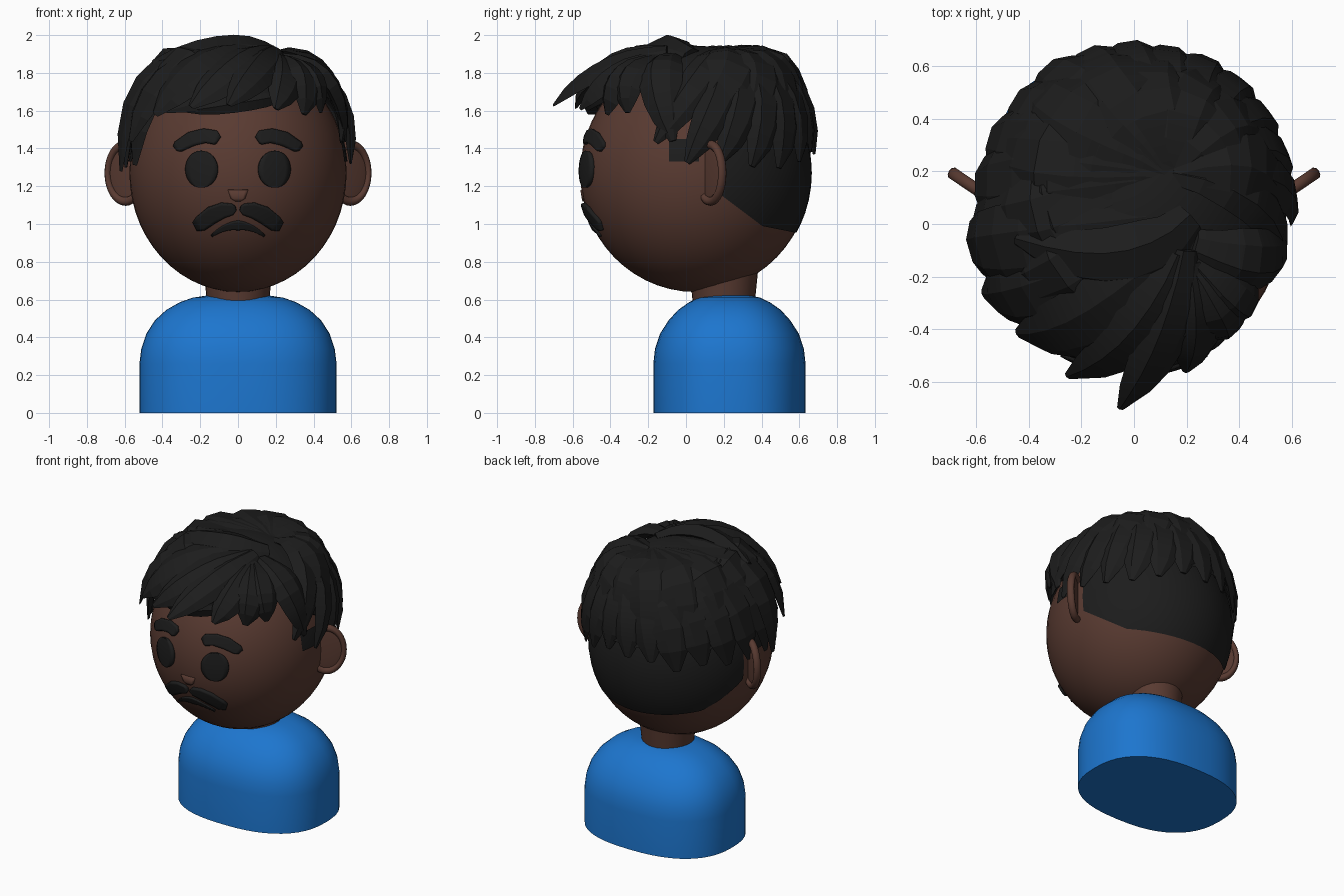
import bpy, bmesh, math, random
from mathutils import Vector

random.seed(4)
if "Cube" in bpy.data.objects:
    bpy.data.objects.remove(bpy.data.objects["Cube"])

CENTRE = Vector((0, 0.05, 1.27))
RADII = Vector((0.575, 0.61, 0.63))


def material(name, rgb):
    m = bpy.data.materials.new(name)
    m.use_nodes = True
    m.diffuse_color = (*rgb, 1)
    m.node_tree.nodes["Principled BSDF"].inputs["Base Color"].default_value = (*rgb, 1)
    return m


SKIN = material("brown skin", (0.1, 0.043, 0.031))
HAIR = material("black hair", (0.012, 0.012, 0.012))
SHIRT = material("blue shirt", (0.012, 0.18, 0.62))


def finish(obj, mat, angle=40):
    obj.data.materials.append(mat)
    bpy.ops.object.select_all(action="DESELECT")
    obj.select_set(True)
    bpy.context.view_layer.objects.active = obj
    bpy.ops.object.shade_smooth_by_angle(angle=math.radians(angle))
    return obj


def from_bmesh(name, bm, mat, angle=40):
    bmesh.ops.recalc_face_normals(bm, faces=bm.faces)
    mesh = bpy.data.meshes.new(name)
    bm.to_mesh(mesh)
    bm.free()
    obj = bpy.data.objects.new(name, mesh)
    bpy.context.collection.objects.link(obj)
    return finish(obj, mat, angle)


def loft(bm, rings):
    """Join closed rings of points and cap both ends."""
    rows = [[bm.verts.new(p) for p in ring] for ring in rings]
    n = len(rows[0])
    for a, b in zip(rows, rows[1:]):
        for i in range(n):
            bm.faces.new((a[i], a[(i + 1) % n], b[(i + 1) % n], b[i]))
    bm.faces.new(rows[0])
    bm.faces.new(rows[-1])


# Head and the fitted shells, each trimmed to the positive side of its planes
def head_shell(name, scale, planes, mat):
    bm = bmesh.new()
    bmesh.ops.create_uvsphere(bm, u_segments=48, v_segments=28, radius=1)
    for v in bm.verts:
        v.co = CENTRE + v.co * RADII * scale
    for point, normal in planes:
        bmesh.ops.bisect_plane(bm, geom=bm.verts[:] + bm.edges[:] + bm.faces[:],
                               plane_co=point, plane_no=normal, clear_inner=True)
    return from_bmesh(name, bm, mat)


head_shell("head", 1, [], SKIN)
head_shell("shaved_back", 1.01, [((0, 0.17, 1.2), (0, 1, 0)), ((0, 0.19, 1.15), (0, 0.75, 1)),
                                 ((0, 0.4, 0.99), (0, 0.2, 1))], HAIR)
head_shell("hair_cap", 1.07, [((0, -0.15, 1.7), (0, 0.62, 1)), ((0, 0, 1.45), (0, 0, 1))], HAIR)
head_shell("sideburns", 1.012, [((0, -0.09, 0), (0, 1, 0)), ((0, 0.07, 0), (0, -1, 0)),
                                ((0, 0, 1.33), (0, 0, 1)), ((0, 0, 1.45), (0, 0, -1))], HAIR)

# Neck
bpy.ops.mesh.primitive_cone_add(vertices=32, radius1=0.16, radius2=0.18, depth=0.2, location=(0, 0.2, 0.64))
bpy.context.object.name = "neck"
finish(bpy.context.object, SKIN)

# Shirt: rounded footprint shrinking towards the collar
bm = bmesh.new()
rings = []
for half_x, half_y, z in [(0.522, 0.403, 0), (0.522, 0.403, 0.26), (0.512, 0.394, 0.34), (0.485, 0.367, 0.42),
                          (0.44, 0.322, 0.49), (0.38, 0.272, 0.545), (0.31, 0.215, 0.585),
                          (0.24, 0.163, 0.61), (0.16, 0.11, 0.622)]:
    ring = []
    for i in range(48):
        c, s = math.cos(i * math.tau / 48), math.sin(i * math.tau / 48)
        ring.append((half_x * math.copysign(abs(c) ** 0.82, c),
                     0.23 + half_y * math.copysign(abs(s) ** 0.82, s), z))
    rings.append(ring)
loft(bm, rings)
from_bmesh("shirt", bm, SHIRT)

# Ears: thin bowl with a raised rim
for side, word in ((1, "left"), (-1, "right")):
    place = dict(location=(side * 0.595, 0.13, 1.27), rotation=(math.pi / 2, 0, side * math.radians(34)))
    bpy.ops.mesh.primitive_torus_add(major_radius=0.15, minor_radius=0.024, major_segments=32,
                                     minor_segments=10, **place)
    rim = bpy.context.object
    rim.name, rim.scale = word + "_ear_rim", (0.74, 1, 1)
    finish(rim, SKIN)
    bpy.ops.mesh.primitive_uv_sphere_add(segments=24, ring_count=12, radius=0.15, **place)
    bowl = bpy.context.object
    bowl.name, bowl.scale = word + "_ear_bowl", (0.74, 1, 0.08)
    finish(bowl, SKIN)


# Facial features: ribbons of (x, z, half width) laid on the face
def on_face(x, z, lift):
    u, w = x / RADII.x, (z - CENTRE.z) / RADII.z
    return Vector((x, CENTRE.y - RADII.y * math.sqrt(1 - u * u - w * w) - lift, z))


def ribbon(name, spine, lift, mat):
    bm = bmesh.new()
    rows = []
    for i, (x, z, half) in enumerate(spine):
        a, b = spine[max(i - 1, 0)], spine[min(i + 1, len(spine) - 1)]
        side = Vector((a[1] - b[1], b[0] - a[0])).normalized() * half
        rows.append([bm.verts.new(on_face(x + side.x * k / 3, z + side.y * k / 3, lift))
                     for k in range(-3, 4)])
    for a, b in zip(rows, rows[1:]):
        for i in range(6):
            bm.faces.new((a[i], a[i + 1], b[i + 1], b[i]))
    for f in bm.faces:
        f.normal_update()
        if f.normal.y > 0:
            f.normal_flip()
    mesh = bpy.data.meshes.new(name)
    bm.to_mesh(mesh)
    bm.free()
    obj = bpy.data.objects.new(name, mesh)
    bpy.context.collection.objects.link(obj)
    solid = obj.modifiers.new("thickness", "SOLIDIFY")
    solid.thickness, solid.offset = lift + 0.01, -1
    return finish(obj, mat)


BROW = [(0.105, 1.45, 0.02), (0.12, 1.46, 0.036), (0.18, 1.47, 0.036), (0.25, 1.453, 0.036),
        (0.32, 1.412, 0.028), (0.335, 1.4, 0.015)]
MOUSTACHE = [(0.012, 1.08, 0.01), (0.03, 1.075, 0.028), (0.08, 1.07, 0.04), (0.14, 1.045, 0.046),
             (0.2, 1.0, 0.042), (0.23, 0.985, 0.025)]
EYE = [(0.195, 1.29 - 0.098 * math.cos(math.pi * i / 16), 0.002 + 0.083 * math.sin(math.pi * i / 16))
       for i in range(17)]
for side, word in ((1, "left"), (-1, "right")):
    for part, spine in (("brow", BROW), ("moustache", MOUSTACHE), ("eye", EYE)):
        ribbon(f"{word}_{part}", [(side * x, z, w) for x, z, w in spine], 0.02, HAIR)
ribbon("mouth", [(x / 100, 0.99 - 2.8 * (x / 100) ** 2, 0.024 - abs(x) * 0.0013) for x in range(-14, 15, 2)],
       0.012, HAIR)
ribbon("nose", [(0, 1.12, 0.015), (0, 1.135, 0.038), (0, 1.18, 0.053)], 0.006, SKIN)

# Hair: tapered, faceted locks
hair = bmesh.new()


def lock(path, width, thick=0.038):
    rings = []
    last = len(path) - 1
    for i, p in enumerate(path):
        t = i / last
        out = Vector([(p[k] - CENTRE[k]) / RADII[k] ** 2 for k in range(3)]).normalized()
        along = path[min(i + 1, last)] - path[max(i - 1, 0)]
        side = along.cross(out).normalized()
        size = min(1, 0.5 + 1.5 * t) * (1 - 0.85 * t ** 5)
        w, h = side * width * size, out * thick * size
        rings.append([p - w - h * 0.6, p - w * 0.5 + h * 0.6, p + w * 0.35 + h, p + w - h * 0.2, p - h * 1.4])
    loft(hair, rings)


def curve_path(a, b, c, steps=7):
    a, b, c = Vector(a), Vector(b), Vector(c)
    return [a * (1 - t) ** 2 + b * 2 * t * (1 - t) + c * t * t for t in (i / steps for i in range(steps + 1))]


def direction(azimuth, z):
    k = (z - CENTRE.z) / RADII.z / 1.05
    r, a = math.sqrt(max(0, 1 - k * k)), math.radians(azimuth)
    return Vector((r * math.cos(a), r * math.sin(a), k))


def scalp_path(start, tip, rise, bend, steps=7):
    """Arc over the scalp, lifted in the middle, flattened on top and bent sideways."""
    side = start.cross(tip).normalized()
    path = []
    for i in range(steps + 1):
        t = i / steps
        d = (start.slerp(tip, t) + side * bend * math.sin(math.pi * t)).normalized()
        p = CENTRE + d * RADII * (1.045 + rise * math.sin(math.pi * t ** 0.75))
        p.z = min(p.z, 1.905)
        path.append(p)
    return path


# Lower ring of locks around sides and back, then a shorter upper ring
crown = direction(45, 1.89)
for azimuth in range(-20, 205, 16):
    tip_z = 1.34 + 0.12 * max(0, -azimuth / 20) + random.uniform(-0.05, 0.05)
    lock(scalp_path(crown, direction(azimuth, tip_z), 0.11, 0.1), 0.115 + 0.0003 * azimuth)
for azimuth in range(0, 215, 26):
    tip = direction(azimuth, random.uniform(1.44, 1.54))
    lock(scalp_path(crown, tip, 0.15 + 0.0002 * azimuth, 0.14), 0.155)

# Fringe swept forward and to the right, brow band, left front tufts
FRONT = [((0.2, -0.1, 1.92), (0.15, -0.47, 1.87), (-0.05, -0.7, 1.63), 0.11),
         ((0.18, -0.12, 1.92), (0.05, -0.5, 1.9), (-0.25, -0.58, 1.62), 0.13),
         ((0.22, -0.15, 1.89), (0.3, -0.42, 1.82), (0.2, -0.56, 1.61), 0.11),
         ((0.3, -0.36, 1.7), (0.02, -0.62, 1.66), (-0.28, -0.44, 1.6), 0.06),
         ((0.3, -0.33, 1.78), (0.1, -0.58, 1.78), (-0.38, -0.42, 1.6), 0.1),
         ((0.15, -0.1, 1.92), (-0.2, -0.48, 1.93), (-0.44, -0.42, 1.58), 0.16),
         ((0.1, -0.05, 1.92), (-0.44, -0.35, 1.95), (-0.57, -0.27, 1.44), 0.16),
         ((0.05, 0, 1.92), (-0.63, -0.13, 2), (-0.62, -0.08, 1.28), 0.17),
         ((0.22, -0.14, 1.88), (0.42, -0.4, 1.84), (0.35, -0.42, 1.58), 0.11),
         ((0.22, -0.12, 1.88), (0.47, -0.36, 1.84), (0.44, -0.31, 1.59), 0.1),
         ((0.23, -0.08, 1.89), (0.57, -0.2, 1.87), (0.57, -0.07, 1.44), 0.12)]
for a, b, c, width in FRONT:
    lock(curve_path(a, b, c), width)

# Raised quiff across the top
lock(curve_path((0.22, 0.02, 1.9), (0, -0.26, 2), (-0.45, -0.06, 1.86)), 0.14, 0.05)
from_bmesh("hair_locks", hair, HAIR, 15)
